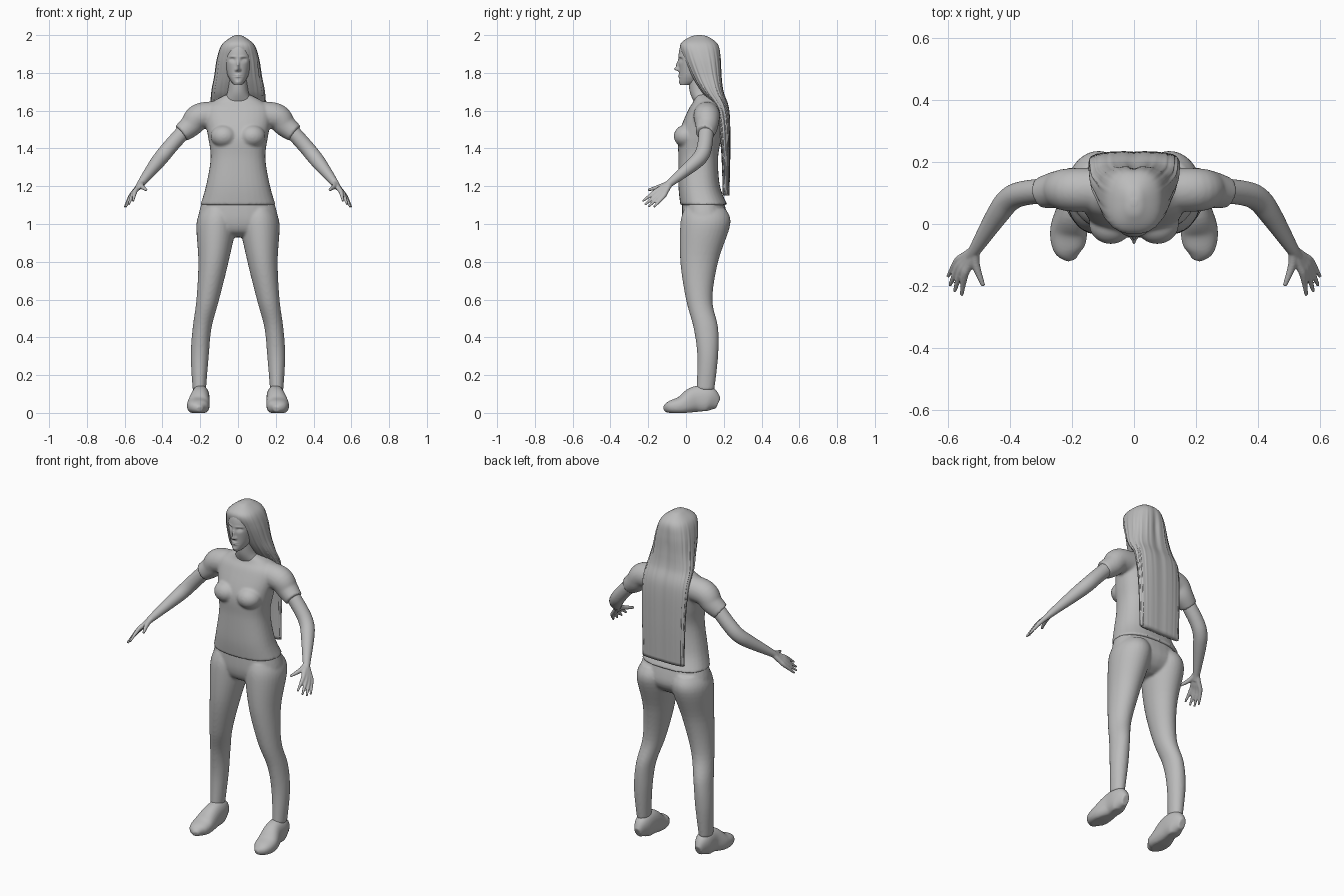
import bpy, bmesh, math
from mathutils import Vector

if "Cube" in bpy.data.objects:
    bpy.data.objects.remove(bpy.data.objects["Cube"])

GREY = (0.5, 0.5, 0.5, 1)
material = bpy.data.materials.new("plain grey")
material.use_nodes = True
material.diffuse_color = GREY
material.node_tree.nodes["Principled BSDF"].inputs["Base Color"].default_value = GREY

UP = Vector((0, 0, 1))
SIDES = {"left": 1, "right": -1}


def spline(keys, steps):
    """Catmull-Rom interpolation of equal-length tuples."""
    padded = [keys[0], *keys, keys[-1]]
    rows = []
    for i in range(len(keys) - 1):
        for step in range(steps):
            t = step / steps
            rows.append([b + t / 2 * (c - a + t * (2 * a - 5 * b + 4 * c - d + t * (3 * (b - c) + d - a)))
                         for a, b, c, d in zip(*padded[i:i + 4])])
    return rows + [list(keys[-1])]


def signed_power(value, exponent):
    return math.copysign(abs(value) ** exponent, value)


def loft(bm, keys, level=False, power=2, segments=32, steps=6, ridge=None):
    """Skin rings (x, y, z, radius or two radii) along a path; level rings stay horizontal."""
    rows = spline(keys, steps)
    rings = []
    for i, row in enumerate(rows):
        centre = Vector(row[:3])
        across, along = Vector((1, 0, 0)), Vector((0, 1, 0))
        if not level:
            before, after = rows[max(i - 1, 0)], rows[min(i + 1, len(rows) - 1)]
            tangent = Vector(after[:3]) - Vector(before[:3])
            across = tangent.cross(UP).normalized()
            along = across.cross(tangent).normalized()
        ring = []
        for k in range(segments):
            angle = math.tau * k / segments
            swell = 1 + ridge(angle, centre.z) if ridge else 1
            u = row[3] * swell * signed_power(math.cos(angle), 2 / power)
            v = row[-1] * swell * signed_power(math.sin(angle), 2 / power)
            ring.append(bm.verts.new(centre + across * u + along * v))
        rings.append(ring)
    for lower, upper in zip(rings, rings[1:]):
        for k in range(segments):
            bm.faces.new((lower[k - 1], lower[k], upper[k], upper[k - 1]))
    bm.faces.new(rings[0][::-1])
    bm.faces.new(rings[-1])


def levels(rows):
    """Level rings from height, inner and outer x, front and back y."""
    return [((inner + outer) / 2, (front + back) / 2, z, (outer - inner) / 2, (back - front) / 2)
            for z, inner, outer, front, back in rows]


def centred(rows):
    """Level rings from height, half width, front and back y."""
    return levels([(z, -half, half, front, back) for z, half, front, back in rows])


def mirrored(keys, sign):
    return [(sign * key[0], *key[1:]) for key in keys]


def ball(bm, centre, radii):
    made = bmesh.ops.create_uvsphere(bm, u_segments=24, v_segments=16, radius=1)
    for vert in made["verts"]:
        vert.co = Vector(c + r * p for c, r, p in zip(centre, radii, vert.co))


def finish(bm, name, voxel=None):
    """Make the object; a voxel size fuses overlapping lofts and softens the seams."""
    bmesh.ops.recalc_face_normals(bm, faces=bm.faces)
    for face in bm.faces:
        face.smooth = True
    mesh = bpy.data.meshes.new(name)
    bm.to_mesh(mesh)
    bm.free()
    mesh.materials.append(material)
    body = bpy.data.objects.new(name, mesh)
    bpy.context.scene.collection.objects.link(body)
    if voxel:
        fuse = body.modifiers.new("fuse", 'REMESH')
        fuse.mode = 'VOXEL'
        fuse.voxel_size = voxel
        fuse.use_smooth_shade = True
        soften = body.modifiers.new("soften", 'SMOOTH')
        soften.iterations = 6


# Shirt: trunk, bust and short sleeves
bm = bmesh.new()
trunk = [(1.1, .2, -.03, .22), (1.2, .17, -.04, .18), (1.35, .145, -.04, .17), (1.47, .16, -.04, .19),
         (1.6, .18, .01, .2), (1.65, .13, .04, .18), (1.69, .05, .05, .14)]
loft(bm, centred(trunk), level=True, power=2.4)
sleeve = [(.08, .11, 1.58, .07), (.2, .11, 1.57, .07), (.25, .11, 1.52, .06), (.3, .1, 1.48, .05)]
for sign in SIDES.values():
    loft(bm, mirrored(sleeve, sign))
    ball(bm, (sign * .075, 0, 1.465), (.07, .065, .06))
finish(bm, "shirt", voxel=.007)

# Trousers: pelvis and two legs
bm = bmesh.new()
pelvis = [(1.12, .19, -.02, .2), (1.02, .21, -.02, .22), (.96, .15, 0, .19), (.93, .05, .05, .14)]
loft(bm, centred(pelvis), level=True, power=2.3)
leg = levels([(1.08, .03, .19, -.01, .21), (1, .01, .22, -.03, .235), (.8, .05, .21, -.03, .17),
              (.6, .1, .22, 0, .14), (.45, .14, .24, .04, .17), (.3, .155, .25, .06, .17),
              (.12, .17, .24, .055, .15)])
for sign in SIDES.values():
    loft(bm, mirrored(leg, sign), level=True)
finish(bm, "trousers", voxel=.007)

# Arms and hands: the fingers fan evenly from index to little finger
arm = [(.25, .11, 1.53, .04), (.35, .1, 1.42, .04), (.4, .08, 1.36, .04), (.44, .03, 1.31, .036),
       (.51, -.08, 1.22, .021), (.53, -.11, 1.19, .016)]
thumb = [(.51, -.08, 1.22, .015), (.51, -.13, 1.2, .014), (.485, -.2, 1.18, .007)]
wrist = Vector((.51, -.08, 1.22))
index_knuckle, little_knuckle = Vector((.545, -.165, 1.17)), Vector((.57, -.12, 1.145))
index_tip, little_tip = Vector((.555, -.23, 1.12)), Vector((.6, -.17, 1.09))
reach = Vector((.01, -.01, -.01))
for side, sign in SIDES.items():
    bm = bmesh.new()
    loft(bm, mirrored(arm, sign), segments=24)
    loft(bm, mirrored(thumb, sign), segments=12)
    for finger in range(4):
        fan = finger / 3
        bow = reach * math.sin(math.pi * fan)
        knuckle = index_knuckle.lerp(little_knuckle, fan) + bow / 2
        tip = index_tip.lerp(little_tip, fan) + bow
        palm = wrist.lerp(knuckle, .6)
        path = [(*wrist, .015), (*palm, .014), (*knuckle, .012), (*tip, .006)]
        loft(bm, mirrored(path, sign), segments=12)
    finish(bm, side + "_arm", voxel=.004)

# Shoes: lofted from heel to toe, flattened at the sole
shoe = [(.2, .17, .05, .02, .03), (.2, .12, .07, .045, .07), (.2, .05, .07, .05, .07),
        (.21, -.02, .04, .06, .05), (.21, -.08, .03, .05, .035), (.2, -.115, .02, .015, .015)]
for side, sign in SIDES.items():
    bm = bmesh.new()
    loft(bm, mirrored(shoe, sign), power=2.3)
    for vert in bm.verts:
        vert.co.z = max(vert.co.z, max(0, vert.co.y) / 10)
    finish(bm, side + "_shoe", voxel=.005)

# Head: skull loft whose front is pushed in and out into a face
bm = bmesh.new()
skull = [(1.735, .02, -.03, .02), (1.76, .04, -.035, .09), (1.8, .06, -.035, .14), (1.88, .075, -.04, .17),
         (1.94, .065, -.03, .16), (1.97, .045, 0, .13), (1.985, .01, .05, .08)]
loft(bm, centred(skull), level=True, power=2.2, segments=160, steps=14)
# Each feature: distance from the middle, height, half width, half height, push
features = {
    "eye socket": (.03, 1.87, .014, .01, .014),
    "eyeball": (.03, 1.867, .009, .005, -.007),
    "brow": (.03, 1.885, .02, .005, -.004),
    "nose tip": (0, 1.82, .009, .009, -.024),
    "nose bridge": (0, 1.84, .007, .02, -.014),
    "nostril": (.011, 1.815, .006, .006, -.009),
    "lips": (0, 1.784, .016, .008, -.009),
    "mouth line": (0, 1.784, .02, .002, .007),
    "chin": (0, 1.75, .014, .008, -.004),
}
for vert in bm.verts:
    if vert.co.y < .05:
        x, z = abs(vert.co.x), vert.co.z
        vert.co.y += sum(push * math.exp(-((x - fx) / wide) ** 2 - ((z - fz) / tall) ** 2)
                         for fx, fz, wide, tall, push in features.values())
finish(bm, "head")

# Neck
bm = bmesh.new()
neck = [(1.64, .085, .045, .16), (1.7, .055, .02, .14), (1.79, .05, .01, .13)]
loft(bm, centred(neck), level=True)
finish(bm, "neck")


# Long hair: a cap narrowing into a flat fall down the back
def strands(angle, z):
    """Fine grooves and a middle groove behind, fading out at the crown."""
    fade = max(0, min(1, (1.97 - z) * 7))
    middle = math.exp(-((angle - math.pi / 2) * 8) ** 2)
    return fade * (.014 * math.cos(22 * angle) + .008 * math.cos(37 * angle + 4 * z) - middle / 12)


bm = bmesh.new()
hair = [(1.15, .135, .195, .23), (1.4, .14, .185, .235), (1.6, .145, .155, .23), (1.7, .14, .08, .2),
        (1.78, .125, .03, .19), (1.88, .11, -.015, .185), (1.95, .085, -.03, .17), (1.99, .035, .02, .12),
        (2, .01, .06, .08)]
loft(bm, centred(hair), level=True, power=2.5, segments=128, steps=8, ridge=strands)
finish(bm, "hair")
